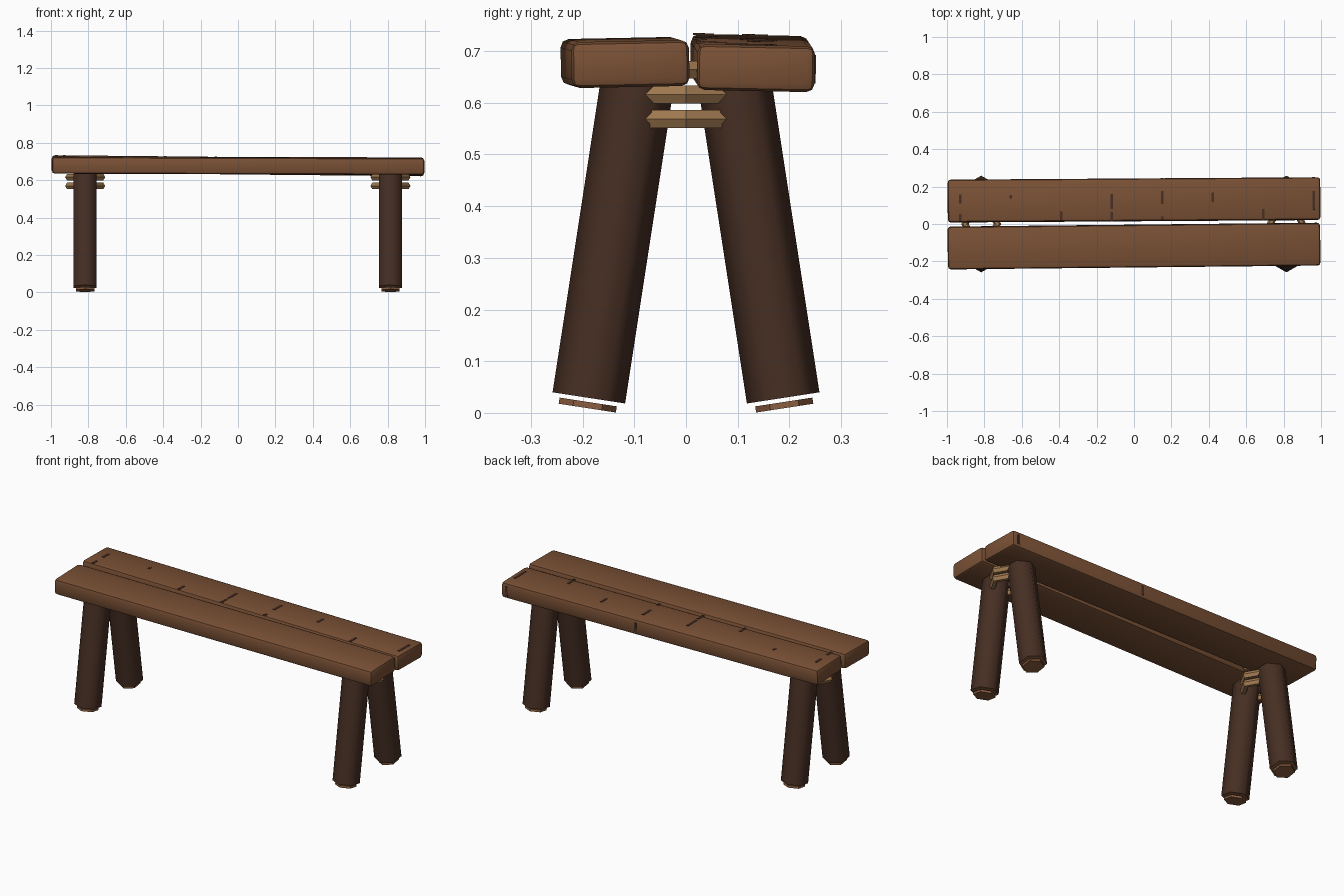
import bpy, bmesh, math
from mathutils import Matrix, Vector, Euler

cube = bpy.data.objects.get("Cube")
if cube:
    bpy.data.objects.remove(cube)


def material(name, colour):
    m = bpy.data.materials.new(name)
    m.use_nodes = True
    m.diffuse_color = (*colour, 1)
    bsdf = m.node_tree.nodes["Principled BSDF"]
    bsdf.inputs["Base Color"].default_value = (*colour, 1)
    bsdf.inputs["Roughness"].default_value = 0.9
    return m


PLANK = material("plank brown", (0.195, 0.082, 0.036))
BARK = material("dark bark", (0.062, 0.028, 0.017))
CUT = material("cut wood", (0.26, 0.11, 0.05))
ROPE = material("rope tan", (0.37, 0.2, 0.085))


def make(name, bm, mats, matrix=Matrix(), smooth=None):
    bmesh.ops.recalc_face_normals(bm, faces=bm.faces)
    mesh = bpy.data.meshes.new(name)
    bm.to_mesh(mesh)
    bm.free()
    for m in mats:
        mesh.materials.append(m)
    obj = bpy.data.objects.new(name, mesh)
    bpy.context.collection.objects.link(obj)
    obj.matrix_world = matrix
    if smooth:
        bpy.ops.object.select_all(action="DESELECT")
        obj.select_set(True)
        bpy.context.view_layer.objects.active = obj
        bpy.ops.object.shade_smooth_by_angle(angle=math.radians(smooth))


def box(size, centre=(0, 0, 0)):
    bm = bmesh.new()
    bmesh.ops.create_cube(bm, size=1, matrix=Matrix.Translation(centre) @ Matrix.Diagonal((*size, 1)))
    return bm


def prism(radius, z0, z1):
    """Closed hexagonal prism with corners pointing along y."""
    bm = bmesh.new()
    bmesh.ops.create_cone(bm, cap_ends=True, segments=6, radius1=radius, radius2=radius,
                          depth=z1 - z0, matrix=Matrix.Translation((0, 0, (z0 + z1) / 2)))
    return bm


# Seat planks, laid slightly askew
LENGTH, WIDTH, THICK = 1.992, 0.228, 0.089


def plank(name, centre, tilt):
    bm = box((LENGTH, WIDTH, THICK))
    bmesh.ops.bevel(bm, geom=bm.edges[:], offset=0.016, segments=2, profile=0.5, affect="EDGES")
    matrix = Matrix.Translation(centre) @ Euler(tilt).to_matrix().to_4x4()
    make(name, bm, [PLANK], matrix, smooth=30)
    return matrix


plank("front_plank", (0, -0.118, 0.678), (0.02, 0.003, 0.0105))
back = plank("back_plank", (0, 0.129, 0.677), (-0.02, 0.01, 0.0065))

# Dark cracks in the back plank: x, y and length on the top face
cracks = [(-0.93, 0.01, 0.05), (-0.93, -0.09, 0.04), (-0.66, 0.02, 0.02), (-0.39, -0.085, 0.05),
          (-0.12, -0.01, 0.08), (-0.12, -0.09, 0.05), (0.15, 0.01, 0.07), (0.15, -0.1, 0.02),
          (0.42, 0.01, 0.05), (0.69, -0.085, 0.06), (0.96, -0.01, 0.1)]
for x, y, length in cracks:
    make("top_crack", box((0.014, length, 0.004), (x, y, THICK / 2)), [BARK], back)
for x in (0.15, 0.96):
    make("side_crack", box((0.014, 0.004, 0.055), (x, WIDTH / 2, 0)), [BARK], back)

# Splayed log legs with cut ends, and rope lashings at each end
LEAN = math.atan(0.154)
for end, x in (("right", -0.817), ("left", 0.815)):
    for part, side in (("front", -1), ("back", 1)):
        matrix = Matrix.Translation((x, side * 0.188, 0.029)) @ Matrix.Rotation(side * LEAN, 4, "X")
        bm = prism(0.071, 0, 0.625)
        bm.normal_update()
        for face in bm.faces:
            face.material_index = int(face.normal.z < -0.5)
        make(f"{part}_{end}_leg", bm, [BARK, CUT], matrix, smooth=65)
        make(f"{part}_{end}_leg_foot", prism(0.056, -0.02, -0.008), [CUT], matrix)

    for z in (0.569, 0.616, 0.664):
        bm = bmesh.new()
        angles = [j * math.pi / 3 for j in range(6)]
        rings = []
        for turn in angles:
            spin = Matrix.Rotation(turn, 3, "Z")
            rings.append([bm.verts.new(spin @ Vector((0.087 + 0.02 * math.cos(a), 0, 0.02 * math.sin(a))))
                          for a in angles])
        for i in range(6):
            a, b = rings[i], rings[(i + 1) % 6]
            for j in range(6):
                k = (j + 1) % 6
                bm.faces.new((a[j], b[j], b[k], a[k]))
        make(f"{end}_rope_ring", bm, [ROPE], Matrix.Translation((x, 0, z)))
